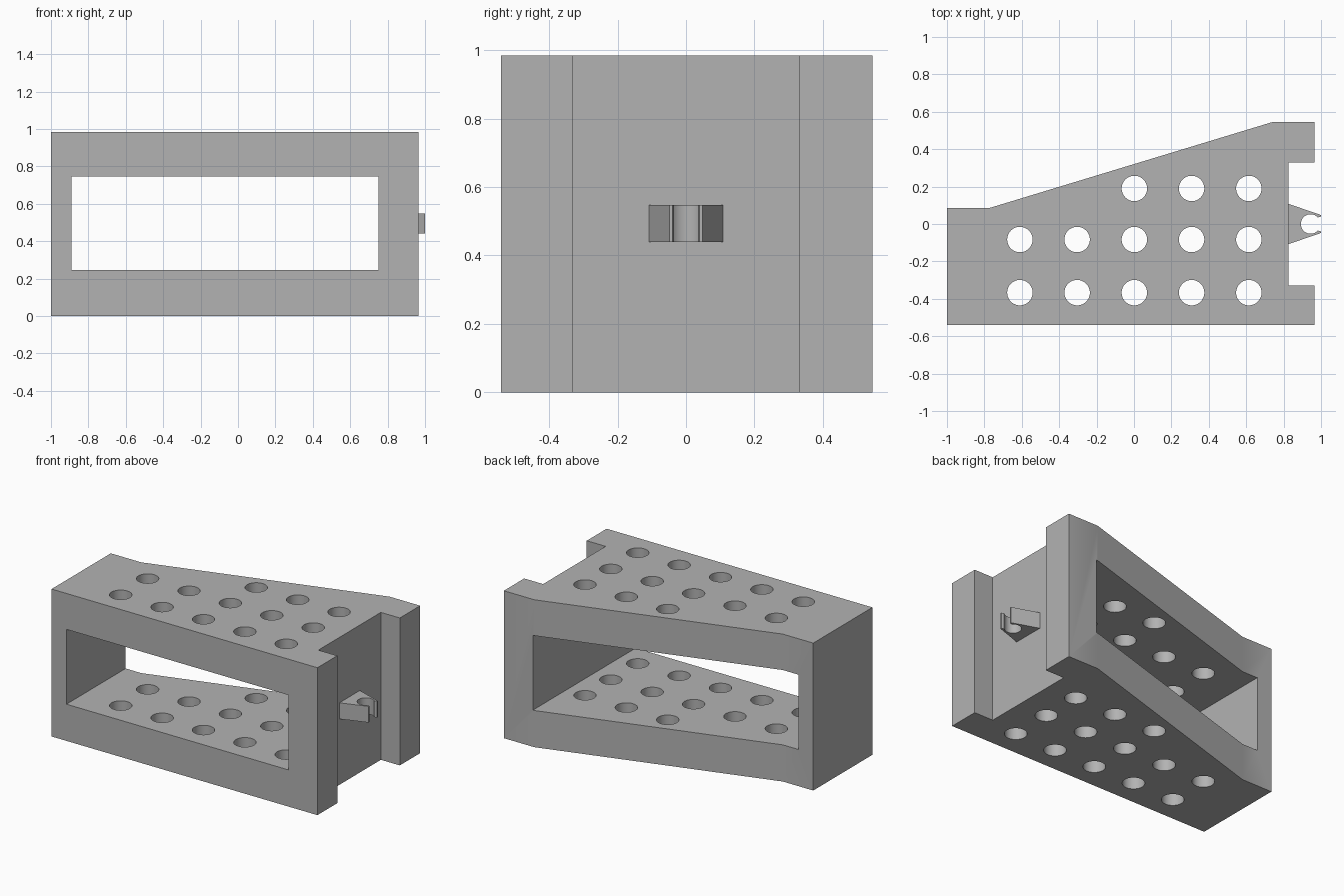
import bpy
import bmesh
import math

if "Cube" in bpy.data.objects:
    bpy.data.objects.remove(bpy.data.objects["Cube"], do_unlink=True)

HEIGHT = 0.985

grey = bpy.data.materials.new("plain grey")
grey.use_nodes = True
COLOUR = (0.448, 0.448, 0.448, 1)
grey.diffuse_color = COLOUR
grey.node_tree.nodes["Principled BSDF"].inputs["Base Color"].default_value = COLOUR


def prism(name, outlines, z0, z1):
    """Extrude closed outlines from z0 up to z1 as one object."""
    bm = bmesh.new()
    for outline in outlines:
        face = bm.faces.new([bm.verts.new((x, y, z0)) for x, y in outline])
        top = bmesh.ops.extrude_face_region(bm, geom=[face])["geom"]
        verts = [v for v in top if isinstance(v, bmesh.types.BMVert)]
        bmesh.ops.translate(bm, verts=verts, vec=(0, 0, z1 - z0))
    bmesh.ops.recalc_face_normals(bm, faces=bm.faces)
    mesh = bpy.data.meshes.new(name)
    bm.to_mesh(mesh)
    bm.free()
    obj = bpy.data.objects.new(name, mesh)
    mesh.materials.append(grey)
    bpy.context.collection.objects.link(obj)
    return obj


def activate(obj):
    bpy.ops.object.select_all(action='DESELECT')
    obj.select_set(True)
    bpy.context.view_layer.objects.active = obj


def cut(obj, cutter):
    mod = obj.modifiers.new("cut", 'BOOLEAN')
    mod.operation = 'DIFFERENCE'
    mod.solver = 'EXACT'
    mod.object = cutter
    activate(obj)
    bpy.ops.object.modifier_apply(modifier=mod.name)
    bpy.data.objects.remove(cutter, do_unlink=True)


def arc(cx, cy, radius, start, end, steps):
    angles = [start + (end - start) * i / steps for i in range(steps + 1)]
    return [(cx + radius * math.cos(a), cy + radius * math.sin(a)) for a in angles]


# Tapered body with a notch between two end posts
body = prism("frame_body", [[
    (-1, -0.54), (0.965, -0.54), (0.965, -0.33), (0.825, -0.33),
    (0.825, 0.33), (0.965, 0.33), (0.965, 0.545), (0.74, 0.545),
    (-0.775, 0.085), (-1, 0.085)]], 0, HEIGHT)

# Large window running from front to back
cut(body, prism("window_cutter", [[
    (-0.89, -1), (0.75, -1), (0.75, 1), (-0.89, 1)]], 0.245, 0.745))

# Rows of round holes through the upper and lower plates
PITCH = 0.306
rows = {-0.367: range(-2, 3), -0.083: range(-2, 3), 0.19: range(3)}
circles = [arc(0.002 + PITCH * i, y, 0.068, 0, math.tau, 48)[:-1]
           for y, columns in rows.items() for i in columns]
cut(body, prism("hole_cutter", circles, -0.1, HEIGHT + 0.1))

# Tapered snap clip with a round socket and flared mouth
mouth = math.radians(42)
socket = arc(0.944, 0, 0.052, mouth, math.tau - mouth, 40)
clip = prism("snap_clip", [
    [(0.825, -0.108), (0.825, 0.108), (1, 0.048), (1, 0.04)]
    + socket + [(1, -0.04), (1, -0.048)]], 0.44, 0.548)

for obj in (body, clip):
    activate(obj)
    bpy.ops.object.shade_smooth_by_angle(angle=math.radians(30))
